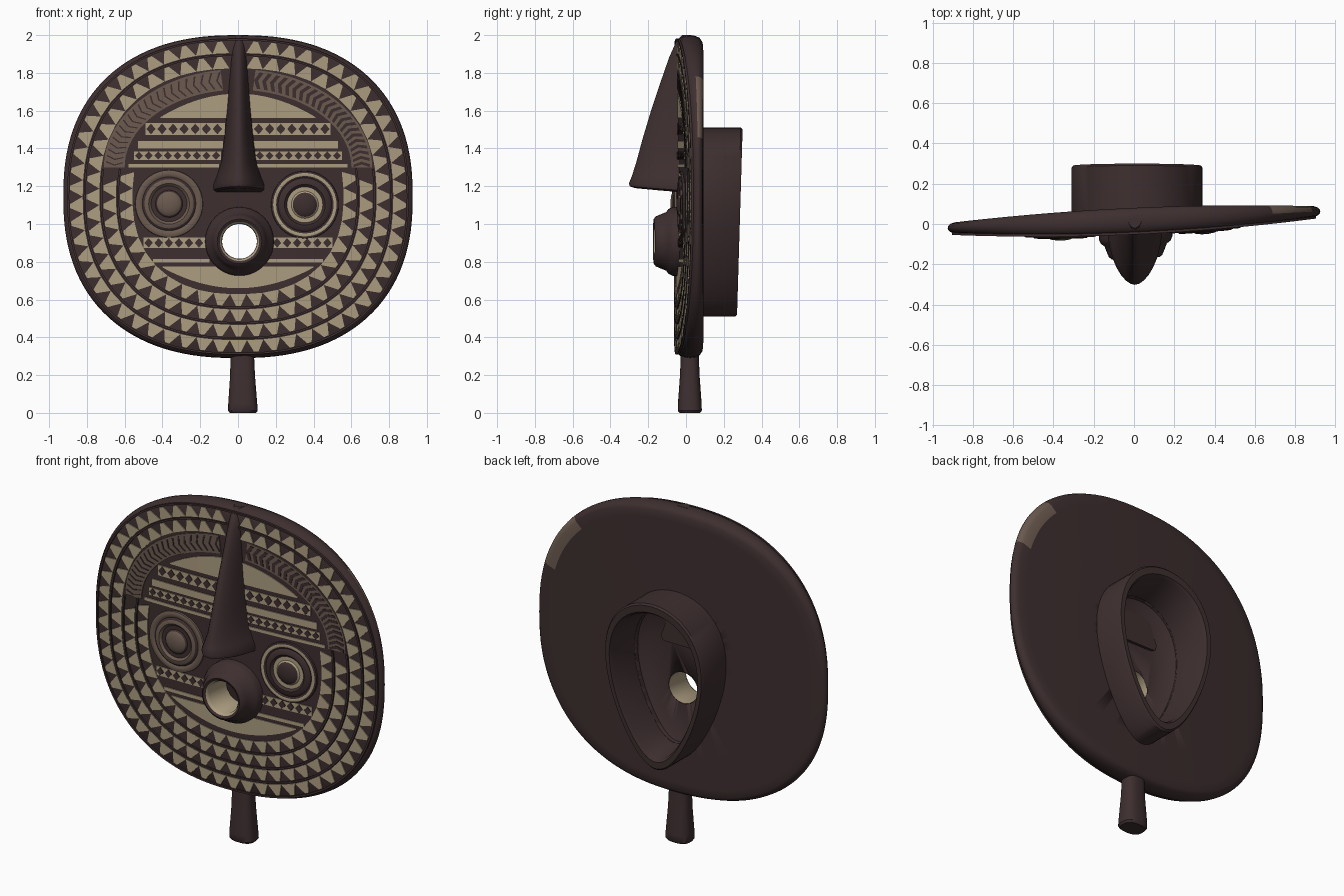
import bpy, bmesh, math
from math import sin, cos, pi

if "Cube" in bpy.data.objects:
    bpy.data.objects.remove(bpy.data.objects["Cube"])

def material(name, rgb):
    m = bpy.data.materials.new(name)
    m.diffuse_color = (*rgb, 1)
    m.use_nodes = True
    m.node_tree.nodes["Principled BSDF"].inputs["Base Color"].default_value = m.diffuse_color
    return m

MATS = [material("dark_brown", (0.048, 0.028, 0.029)),
        material("cream", (0.42, 0.34, 0.22)),
        material("faded_brown", (0.15, 0.105, 0.08))]
DARK, CREAM, FADED = 0, 1, 2
A, B, CZ, N = 0.925, 0.855, 1.145, 2.35     # shield outline (superellipse)

def front(x):
    return -0.043 + 0.045 * x + 0.047 * x * x

def back(x):
    return 0.08 + 0.045 * x - 0.04 * x * x

def outline(s, t):
    c, k = cos(t), sin(t)
    return (s * A * math.copysign(abs(c) ** (2 / N), c),
            CZ + s * B * math.copysign(abs(k) ** (2 / N), k))

def finish(name, bm, angle=40):
    bmesh.ops.recalc_face_normals(bm, faces=bm.faces)
    me = bpy.data.meshes.new(name)
    bm.to_mesh(me)
    bm.free()
    for m in MATS:
        me.materials.append(m)
    ob = bpy.data.objects.new(name, me)
    bpy.context.collection.objects.link(ob)
    bpy.ops.object.select_all(action='DESELECT')
    ob.select_set(True)
    bpy.context.view_layer.objects.active = ob
    bpy.ops.object.shade_smooth_by_angle(angle=math.radians(angle))
    return ob

def loft(name, rings, mats=None, caps=True, closed=False, cap_mat=DARK):
    """Skin a list of point rings; mats gives one colour per band."""
    bm = bmesh.new()
    vs = [[bm.verts.new(p) for p in r] for r in rings]
    pairs = list(zip(vs, vs[1:] + ([vs[0]] if closed else [])))
    if not closed:
        pairs = pairs[:len(vs) - 1]
    for i, (a, b) in enumerate(pairs):
        for j in range(len(a)):
            k = (j + 1) % len(a)
            f = bm.faces.new((a[j], a[k], b[k], b[j]))
            f.material_index = mats[i] if mats else DARK
    if caps and not closed:
        bm.faces.new(vs[0])
        bm.faces.new(vs[-1]).material_index = cap_mat
    return finish(name, bm)

def lathe(name, cx, cz, prof, mats=None, closed=False, cap_mat=DARK):
    """Round part facing forward; prof holds (radius, height above shield)."""
    rings = []
    for r, h in prof:
        pts = [(cx + r * cos(t), cz + r * sin(t)) for t in [2 * pi * i / 40 for i in range(40)]]
        rings.append([(x, front(x) - h, z) for x, z in pts])
    return loft(name, rings, mats, True, closed, cap_mat)

def plates(name, polys, mat, h=0.005):
    """Thin painted plates following the shield's front."""
    bm = bmesh.new()
    for poly in polys:
        f = [bm.verts.new((x, front(x) - h, z)) for x, z in poly]
        b = [bm.verts.new((x, front(x) + 0.003, z)) for x, z in poly]
        bm.faces.new(f)
        bm.faces.new(b[::-1])
        for i in range(len(f)):
            j = (i + 1) % len(f)
            bm.faces.new((f[i], b[i], b[j], f[j]))
    for f in bm.faces:
        f.material_index = mat
    return finish(name, bm, 20)

def strip(x0, x1, low, high, n=8):
    """Quads on both sides of the face between two height functions."""
    out = []
    for s in (-1, 1):
        for i in range(n):
            a, b = x0 + (x1 - x0) * i / n, x0 + (x1 - x0) * (i + 1) / n
            out.append([(s * a, low(a)), (s * b, low(b)), (s * b, high(b)), (s * a, high(a))])
    return out

def bar(x0, x1, z, h):
    return strip(x0, x1, lambda x: z - h / 2, lambda x: z + h / 2)

def diamonds(x0, x1, z, h, n):
    w = (x1 - x0) / n
    return [[(s * (x0 + w * (i + .5)) + dx * w * .42, z + dz * h / 2)
             for dx, dz in ((-1, 0), (0, -1), (1, 0), (0, 1))]
            for s in (-1, 1) for i in range(n)]

# Shield: one lofted lens with a rounded rim
rings = []
for s, k in [(.05, 0), (.3, 0), (.5, 0), (.7, 0), (.85, 0), (.965, 0), (.985, .1), (.997, .3), (1, .5),
             (.997, .7), (.985, .9), (.965, 1), (.91, 1), (.7, 1), (.4, 1), (.05, 1)]:
    ring = []
    for i in range(120):
        x, z = outline(s, 2 * pi * i / 120)
        ring.append((x, front(x) + k * (back(x) - front(x)), z))
    rings.append(ring)
shield = loft("shield", rings)
for p in shield.data.polygons:               # worn patch on the back edge
    x, y, z = p.center
    ang = math.degrees(math.atan2(z - CZ, x))
    s = (abs(x / A) ** N + abs((z - CZ) / B) ** N) ** (1 / N)
    if p.normal.y > 0.1 and s > 0.91 and 20 < ang < 44:
        p.material_index = FADED

# Egg-shaped collar on the back
def egg(s, yfun, n=64):
    out = []
    for i in range(n):
        t = 2 * pi * i / n
        z = 1.01 + s * 0.5 * sin(t)
        out.append((0.015 + s * 0.312 * cos(t) * (1 + .3 * sin(t)), yfun(z), z))
    return out

def rim(z):
    return 0.285 + 0.03 * (z - 1.01)

loft("back_collar", [egg(1, lambda z: 0.05), egg(1, lambda z: rim(z) - .01), egg(.98, rim),
                     egg(.9, rim), egg(.87, lambda z: rim(z) - .02), egg(.82, lambda z: .09),
                     egg(.81, lambda z: .05)], closed=True)

# Hollow and mouth hole cut through the shield
MX, MZ = 0.008, 0.908
hollow = loft("hollow_cutter", [egg(.84, lambda z: .2), egg(.81, lambda z: .06),
                                egg(.68, lambda z: .03), egg(.4, lambda z: .012)])
hole = lathe("hole_cutter", MX, MZ, [(.094, .2), (.094, -.2)])
for c in (hollow, hole):
    c.hide_render = True
    mod = shield.modifiers.new("cut", 'BOOLEAN')
    mod.object, mod.solver = c, 'EXACT'
    bpy.context.view_layer.objects.active = shield
    bpy.ops.object.modifier_apply(modifier=mod.name)
    bpy.data.objects.remove(c)

# Mouth spout with a pale lining
lathe("mouth", MX, MZ, [(.182, -.01), (.182, .03), (.172, .05), (.155, .062), (.142, .095), (.132, .118),
                        (.118, .128), (.104, .122), (.093, .105), (.092, -.056), (.098, -.05)],
      [DARK] * 7 + [CREAM] * 2 + [DARK] * 2, closed=True)

# Nose wedge running down from the top edge
rings = []
for z, w, tip, lift in [(2.0, .034, -.02, 0), (1.97, .042, -.05, 0), (1.88, .048, -.09, 0),
                        (1.75, .055, -.135, 0), (1.6, .066, -.185, 0), (1.45, .08, -.23, 0),
                        (1.32, .096, -.265, 0), (1.25, .12, -.288, 0), (1.205, .138, -.302, .01),
                        (1.175, .135, -.298, .025), (1.165, .12, -.27, .025)]:
    ring = []
    for i in range(17):
        t = pi * i / 16
        ring.append((.004 + w * cos(t) * (.75 + .25 * abs(cos(t))),
                     .03 + (tip - .03) * sin(t) ** .85 if 0 < i < 16 else .03, z + lift * sin(t)))
    rings.append(ring)
loft("nose", rings)

# Handle
rings = []
for z, rx, ry, cx in [(0, .07, .055, .026), (.012, .079, .064, .026), (.05, .077, .063, .025),
                      (.2, .066, .052, .024), (.36, .061, .046, .022)]:
    rings.append([(cx + rx * math.copysign(abs(cos(t)) ** .75, cos(t)),
                   .02 + ry * math.copysign(abs(sin(t)) ** .75, sin(t)), z)
                  for t in [2 * pi * (i + .5) / 28 for i in range(28)]])
loft("handle", rings)

# Four rows of triangles with raised ridges between them
def under_arch(x, z):
    return z > 1.28 and (x / .74) ** 2 + ((z - 1.3) / .54) ** 2 < 1

tris, ridges = [], []
for s, n in ((.925, 58), (.83, 52), (.735, 46), (.64, 40)):
    # even spacing along the outline
    dense = [outline(s, 2 * pi * i / 2000 - pi / 2) for i in range(2001)]
    cum = [0]
    for p, q in zip(dense, dense[1:]):
        cum.append(cum[-1] + math.dist(p, q))
    j, marks = 0, []
    for i in range(n * 8):
        while cum[j] < cum[-1] * i / (n * 8):
            j += 1
        marks.append(((dense[j][0]) / s, (dense[j][1] - CZ) / s))
    at = lambda i, f: (marks[i % (n * 8)][0] * f, CZ + marks[i % (n * 8)][1] * f)
    for i in range(0, n * 8, 8):
        x, z = at(i, s)
        if not under_arch(x, z) and not (abs(x) < .06 and z > 1.2):
            tris.append([at(i - 4, s - .036), at(i + 4, s - .036), at(i + 1, s + .036), at(i - 1, s + .036)])
    for i in range(0, n * 8, 4):
        if not under_arch(*at(i + 2, s + .047)):
            ridges.append([at(i, s + .041), at(i + 4, s + .041), at(i + 4, s + .053), at(i, s + .053)])
plates("triangle_rows", tris, CREAM)
plates("ring_ridges", ridges, DARK, 0.009)

# Faded arch over the forehead with dark chevrons
def arch(t, k):
    return ((.60 + .11 * k) * cos(t), 1.3 + (.41 + .11 * k) * sin(t))

band, chevrons = [], []
for i in range(48):
    a, b = pi * i / 48, pi * (i + 1) / 48
    if abs(cos((a + b) / 2)) > .1:
        band.append([arch(a, 0), arch(b, 0), arch(b, 1), arch(a, 1)])
        d, w = (b - a) * .5, (b - a) * (.5 if i < 24 else .22)
        for k0, k1, s0, s1 in ((.1, .5, 0, d), (.5, .9, d, 0)):
            chevrons.append([arch(a + s0, k0), arch(a + s0 + w, k0), arch(a + s1 + w, k1), arch(a + s1, k1)])
plates("forehead_arch", band, FADED, 0.006)
plates("arch_chevrons", chevrons, DARK, 0.009)

# Forehead and cheek bands
cream = strip(.05, .41, lambda x: 1.56, lambda x: 1.56 + .13 * max(0.02, 1 - (x / .42) ** 2))
cream += strip(0, .40, lambda x: .775 - .115 * max(0.02, 1 - (x / .41) ** 2), lambda x: .775)
for x0, x1, z, h in ((.07, .49, 1.503, .062), (.08, .53, 1.42, .04), (.09, .55, 1.362, .045),
                     (.1, .58, 1.308, .018), (.17, .50, .90, .055), (.15, .45, .805, .02)):
    cream += bar(x0, x1, z, h)
plates("face_bands", cream, CREAM)
plates("band_diamonds", diamonds(.08, .49, 1.503, .056, 7) + diamonds(.09, .55, 1.362, .043, 9)
       + diamonds(.18, .5, .90, .05, 6), DARK, 0.009)

# Eyes: faded on one side, dark with pale rings on the other
eye = [(.18, -.005), (.178, .01), (.168, .014), (.152, .014), (.142, .008), (.13, .018), (.108, .02),
       (.095, .008), (.072, .008), (.064, .016), (.045, .025), (.015, .029)]
lathe("left_eye", -.365, 1.107, eye, [FADED] * 4 + [DARK] + [FADED] * 2 + [DARK] * 2 + [FADED] * 3, cap_mat=FADED)
lathe("right_eye", .354, 1.102, eye, [DARK] * 2 + [CREAM] + [DARK] * 4 + [CREAM] * 2 + [DARK] * 3)
